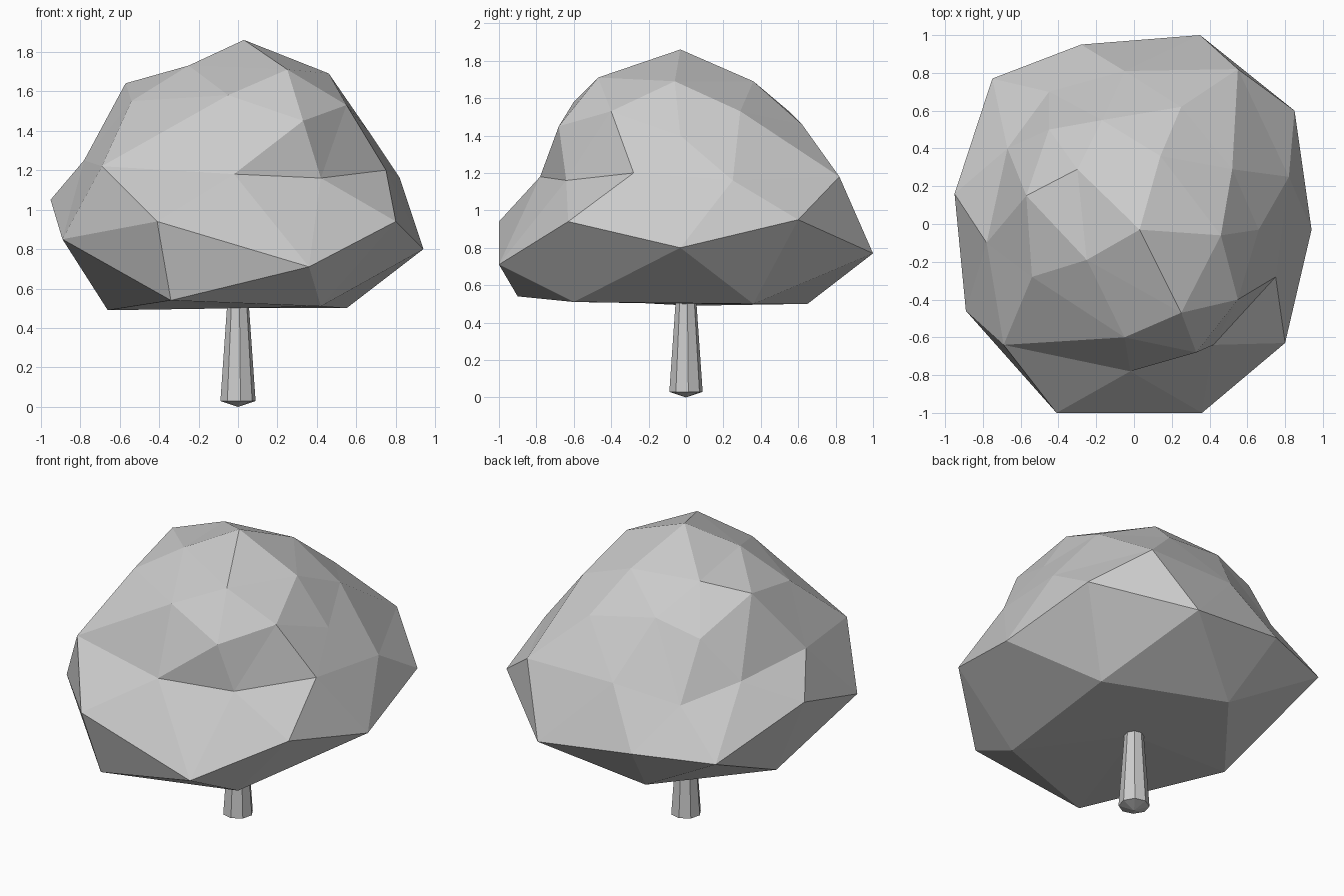
import bpy
import bmesh
from math import radians
from mathutils import Matrix, Vector

default_cube = bpy.data.objects.get("Cube")
if default_cube:
    bpy.data.objects.remove(default_cube, do_unlink=True)


def make_material(name, colour):
    material = bpy.data.materials.new(name)
    material.use_nodes = True
    material.diffuse_color = colour
    shader = next(n for n in material.node_tree.nodes if n.type == "BSDF_PRINCIPLED")
    shader.inputs["Base Color"].default_value = colour
    return material


def make_object(name, bm, material):
    bmesh.ops.recalc_face_normals(bm, faces=bm.faces[:])
    mesh = bpy.data.meshes.new(name)
    bm.to_mesh(mesh)
    bm.free()
    mesh.materials.append(material)
    obj = bpy.data.objects.new(name, mesh)
    bpy.context.collection.objects.link(obj)
    return obj


def add_ring(bm, points):
    """Add one ring of crown corners, given in hundredths of a unit."""
    return [bm.verts.new(Vector(p) / 100) for p in points]


def cap(bm, pole, small, large):
    """Join a pole to a five-corner ring and on to a ten-corner ring."""
    for i in range(len(small)):
        here, after = small[i], small[(i + 1) % len(small)]
        left, middle = large[2 * i], large[2 * i + 1]
        right = large[(2 * i + 2) % len(large)]
        for corners in ((pole, here, after), (here, left, middle),
                        (here, middle, after), (after, middle, right)):
            bm.faces.new(corners)


def band(bm, upper, lower):
    """Join two staggered rings with a zigzag of triangles."""
    count = len(upper)
    for i in range(count):
        j = (i + 1) % count
        bm.faces.new((upper[i], lower[i], upper[j]))
        bm.faces.new((lower[i], lower[j], upper[j]))


grey = make_material("plain grey", (0.6, 0.6, 0.6, 1.0))

# Crown: irregular twenty-sided ball, rings run anticlockwise from the model's left
bm = bmesh.new()
top, = add_ring(bm, [(3, -3, 186)])
summit = add_ring(bm, [(46, -6, 169), (14, 36, 169), (-30, 29, 170),
                       (-25, -19, 173), (25, -47, 171)])
shoulder = add_ring(bm, [(66, -3, 140), (52, 29, 153), (25, 62, 146), (-17, 55, 153),
                         (-45, 50, 145), (-57, 15, 164), (-54, -28, 155),
                         (-5, -60, 158), (33, -68, 145), (55, -40, 153)])
waist = add_ring(bm, [(82, 25, 116), (55, 82, 118), (-5, 81, 118), (-45, 70, 110),
                      (-67, 40, 120), (-78, -10, 125), (-69, -64, 122),
                      (-2, -78, 118), (42, -64, 116), (75, -28, 120)])
rim = add_ring(bm, [(85, 60, 95), (35, 100, 77), (-28, 95, 84), (-75, 77, 83),
                    (-95, 16, 105), (-89, -46, 85), (-41, -100, 94),
                    (36, -100, 71), (80, -63, 94), (94, -3, 80)])
underside = add_ring(bm, [(55, 36, 50), (-17, 65, 50), (-66, 3, 49),
                          (-34, -90, 54), (42, -60, 51)])
bottom, = add_ring(bm, [(0, 0, 50)])

cap(bm, top, summit, shoulder)
band(bm, shoulder, waist)
band(bm, waist, rim)
cap(bm, bottom, underside, rim)
make_object("crown", bm, grey)

# Trunk: tapered eight-sided post with a shallow pointed foot
foot, head = 0.03, 0.54
bm = bmesh.new()
bmesh.ops.create_cone(
    bm, cap_ends=True, segments=8, radius1=0.09, radius2=0.054, depth=head - foot,
    matrix=Matrix.Translation((0, 0, (foot + head) / 2)) @ Matrix.Rotation(radians(8), 4, "Z"))
bm.normal_update()
base = min(bm.faces, key=lambda f: f.calc_center_median().z)
tip = bmesh.ops.poke(bm, faces=[base])["verts"][0]
tip.co.z = 0
make_object("trunk", bm, grey)
